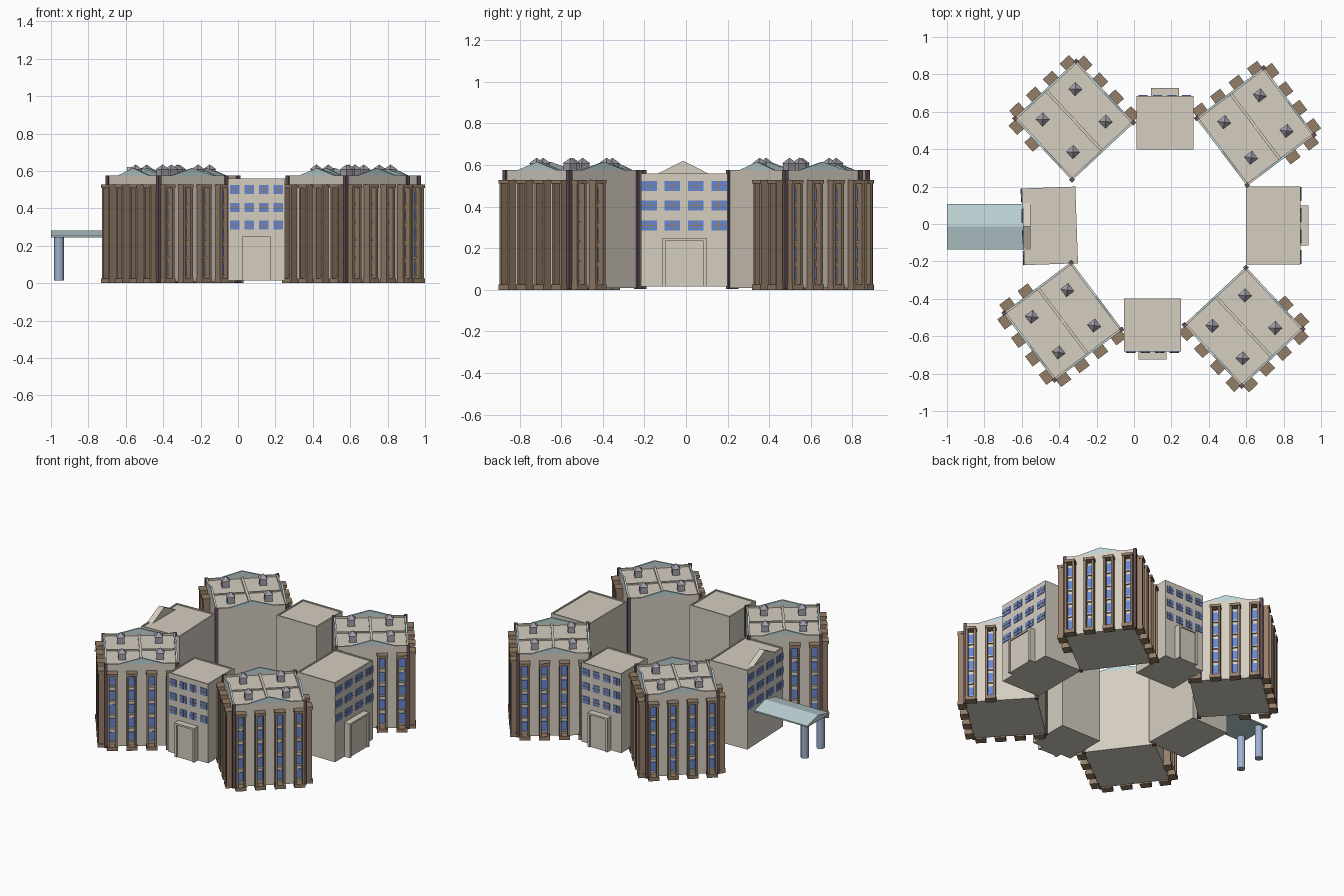
import bpy, bmesh
from math import radians
from mathutils import Matrix, Vector

if "Cube" in bpy.data.objects:
    bpy.data.objects.remove(bpy.data.objects["Cube"])


def material(name, rgb):
    m = bpy.data.materials.new(name)
    m.diffuse_color = (*rgb, 1)
    m.use_nodes = True
    m.node_tree.nodes["Principled BSDF"].inputs["Base Color"].default_value = m.diffuse_color
    return m


STONE = material("stone", (0.66, 0.61, 0.53))
BROWN = material("brown", (0.30, 0.21, 0.14))
PLUM = material("plum", (0.13, 0.08, 0.10))
BLUE = material("window_blue", (0.13, 0.24, 0.65))
TEAL = material("pale_teal", (0.50, 0.64, 0.66))
VENT = material("vent_grey", (0.36, 0.34, 0.40))
POST = material("post_blue", (0.35, 0.45, 0.62))


class Part:
    """Collects primitives for one named object."""

    def __init__(self, name, mat, matrix):
        self.name, self.mat, self.matrix, self.bm = name, mat, matrix, bmesh.new()

    def box(self, x, y, z, m=Matrix()):
        lo, hi = Vector((x[0], y[0], z[0])), Vector((x[1], y[1], z[1]))
        t = m @ Matrix.Translation((lo + hi) / 2) @ Matrix.Diagonal((*(hi - lo), 1))
        bmesh.ops.create_cube(self.bm, size=1, matrix=t)

    def extrude_x(self, profile, x0, x1, m=Matrix()):
        vs = [self.bm.verts.new(m @ Vector((x0, y, z))) for y, z in profile]
        f = self.bm.faces.new(vs)
        r = bmesh.ops.extrude_face_region(self.bm, geom=[f])
        moved = [v for v in r["geom"] if isinstance(v, bmesh.types.BMVert)]
        bmesh.ops.translate(self.bm, verts=moved, vec=m.to_3x3() @ Vector((x1 - x0, 0, 0)))
        self.bm.faces.new(vs) if not self.bm.faces.get(vs) else None

    def cone(self, loc, r0, r1, h, seg, turn=0):
        t = Matrix.Translation(loc) @ Matrix.Rotation(turn, 4, "Z")
        bmesh.ops.create_cone(self.bm, cap_ends=True, segments=seg, radius1=r0,
                              radius2=r1, depth=h, matrix=t)

    def done(self):
        bmesh.ops.recalc_face_normals(self.bm, faces=self.bm.faces)
        me = bpy.data.meshes.new(self.name)
        self.bm.to_mesh(me)
        self.bm.free()
        me.materials.append(self.mat)
        ob = bpy.data.objects.new(self.name, me)
        ob.matrix_world = self.matrix
        bpy.context.collection.objects.link(ob)


def place(x, y, deg):
    return Matrix.Translation((x, y, 0)) @ Matrix.Rotation(radians(deg), 4, "Z")


def rim(part, hx, hy, w, z):
    for s in (-1, 1):
        a, b = sorted((s * hx, s * (hx - w)))
        part.box((a, b), (-hy, hy), z)
        a, b = sorted((s * hy, s * (hy - w)))
        part.box((-hx + w, hx - w), (a, b), z)


def tower(label, x, y, deg, bays):
    """bays: {face index: tangent positions of window bays}"""
    m = place(x, y, deg)
    H = 0.227
    walls = Part(label + "_walls", STONE, m)
    fins = Part(label + "_bay_frames", BROWN, m)
    glass = Part(label + "_windows", BLUE, m)
    corners = Part(label + "_corner_columns", PLUM, m)
    gables = Part(label + "_gables", TEAL, m)
    vents = Part(label + "_roof_vents", VENT, m)

    # body, parapet and roof cross ribs
    walls.box((-H, H), (-H, H), (0.01, 0.563))
    rim(walls, H, H, 0.012, (0.563, 0.575))
    walls.box((-0.008, 0.008), (-H + 0.012, H - 0.012), (0.563, 0.573))
    walls.box((-H + 0.012, H - 0.012), (-0.006, 0.006), (0.563, 0.571))

    for k in range(4):
        r = Matrix.Rotation(radians(90 * k), 4, "Z")
        corners.box((H - 0.014, H + 0.008), (H - 0.014, H + 0.008), (0.003, 0.577), r)
        gables.extrude_x([(-0.14, 0.575), (0.14, 0.575), (0, 0.615)], H - 0.012, H, r)
        # window bays: two fins, cap, base and stacked panes
        for t in bays.get(k, ()):
            for s in (-1, 1):
                c = t + s * 0.025
                fins.box((H - 0.005, 0.27), (c - 0.007, c + 0.007), (0.01, 0.52), r)
            for z in ((0.0, 0.025), (0.51, 0.528)):
                fins.box((H - 0.005, 0.275), (t - 0.034, t + 0.034), z, r)
            for i in range(5):
                z = 0.05 + i * 0.095
                glass.box((H - 0.004, H + 0.006), (t - 0.018, t + 0.018), (z, z + 0.06), r)
                walls.box((H - 0.004, H + 0.012), (t - 0.018, t + 0.018), (z - 0.012, z - 0.003), r)

    # little vent houses, one per roof quarter
    for sx in (-1, 1):
        for sy in (-1, 1):
            cx, cy = sx * 0.119, sy * 0.119
            vents.box((cx - 0.023, cx + 0.023), (cy - 0.023, cy + 0.023), (0.56, 0.607))
            vents.cone((cx, cy, 0.621), 0.038, 0, 0.028, 4, radians(45))
    for p in (walls, fins, glass, corners, gables, vents):
        p.done()


def link(label, x, y, deg, depth, width, pw, win_t, win_w, porch=True):
    """Connecting block whose outer face looks along local +x."""
    m = place(x, y, deg)
    hx, hy = depth / 2, width / 2
    walls = Part(label + "_walls", STONE, m)
    glass = Part(label + "_windows", BLUE, m)
    bars = Part(label + "_window_bars", BROWN, m)
    walls.box((-hx, hx), (-hy, hy), (0.015, 0.553))
    rim(walls, hx, hy, 0.009, (0.553, 0.56))
    for t in win_t:
        for z in (0.31, 0.405, 0.5):
            glass.box((hx - 0.003, hx + 0.004), (t - win_w / 2, t + win_w / 2), (z - 0.024, z + 0.024))
            bars.box((hx, hx + 0.006), (t - 0.003, t + 0.003), (z - 0.024, z + 0.024))
            bars.box((hx, hx + 0.006), (t - win_w / 2, t + win_w / 2), (z - 0.002, z + 0.002))
    # entrance surround with recessed panel
    if porch:
        walls.box((hx - 0.002, hx + 0.034), (-pw, pw), (0.015, 0.238))
        for s in (-1, 1):
            a, b = sorted((s * pw, s * (pw - 0.016)))
            walls.box((hx - 0.002, hx + 0.042), (a, b), (0.015, 0.238))
        walls.box((hx - 0.002, hx + 0.042), (-pw, pw), (0.238, 0.25))
    for p in (walls, glass, bars):
        p.done()


# four corner towers
full = (-0.185, -0.062, 0.062, 0.185)
low, high = full[:2], full[2:]
tower("back_left_tower", -0.32, 0.553, 43, {0: full, 1: full, 2: low})
tower("back_right_tower", 0.649, 0.521, 37, {0: full, 1: full, 3: high})
tower("front_right_tower", 0.587, -0.55, 43, {2: full, 3: full, 0: low})
tower("front_left_tower", -0.38, -0.52, 37, {2: full, 3: full, 1: high})

# four connecting blocks
small, wide = (-0.115, -0.037, 0.04, 0.118), (-0.168, -0.058, 0.055, 0.168)
link("front_link", 0.098, -0.54, -90, 0.286, 0.305, 0.075, small, 0.05)
link("back_link", 0.166, 0.542, 90, 0.286, 0.305, 0.075, small, 0.05)
link("right_link", 0.745, -0.008, 0, 0.29, 0.415, 0.106, wide, 0.075)
link("left_link", -0.45, -0.01, 182, 0.287, 0.41, 0.106, wide, 0.075, porch=False)

# left entrance: roof pediment and gabled canopy on two posts
ped = Part("left_pediment", STONE, place(0, 0, 0))
ped.extrude_x([(-0.14, 0.556), (0.113, 0.556), (-0.013, 0.62)], -0.593, -0.553)
ped.done()
canopy = Part("canopy_roof", TEAL, place(0, 0, 0))
canopy.extrude_x([(-0.135, 0.243), (0.107, 0.243), (0.107, 0.252), (-0.013, 0.282), (-0.135, 0.252)],
                 -1.0, -0.585)
canopy.done()
posts = Part("canopy_posts", POST, place(0, 0, 0))
for py in (-0.1, 0.073):
    posts.cone((-0.957, py, 0.131), 0.026, 0.026, 0.232, 12)
posts.done()
